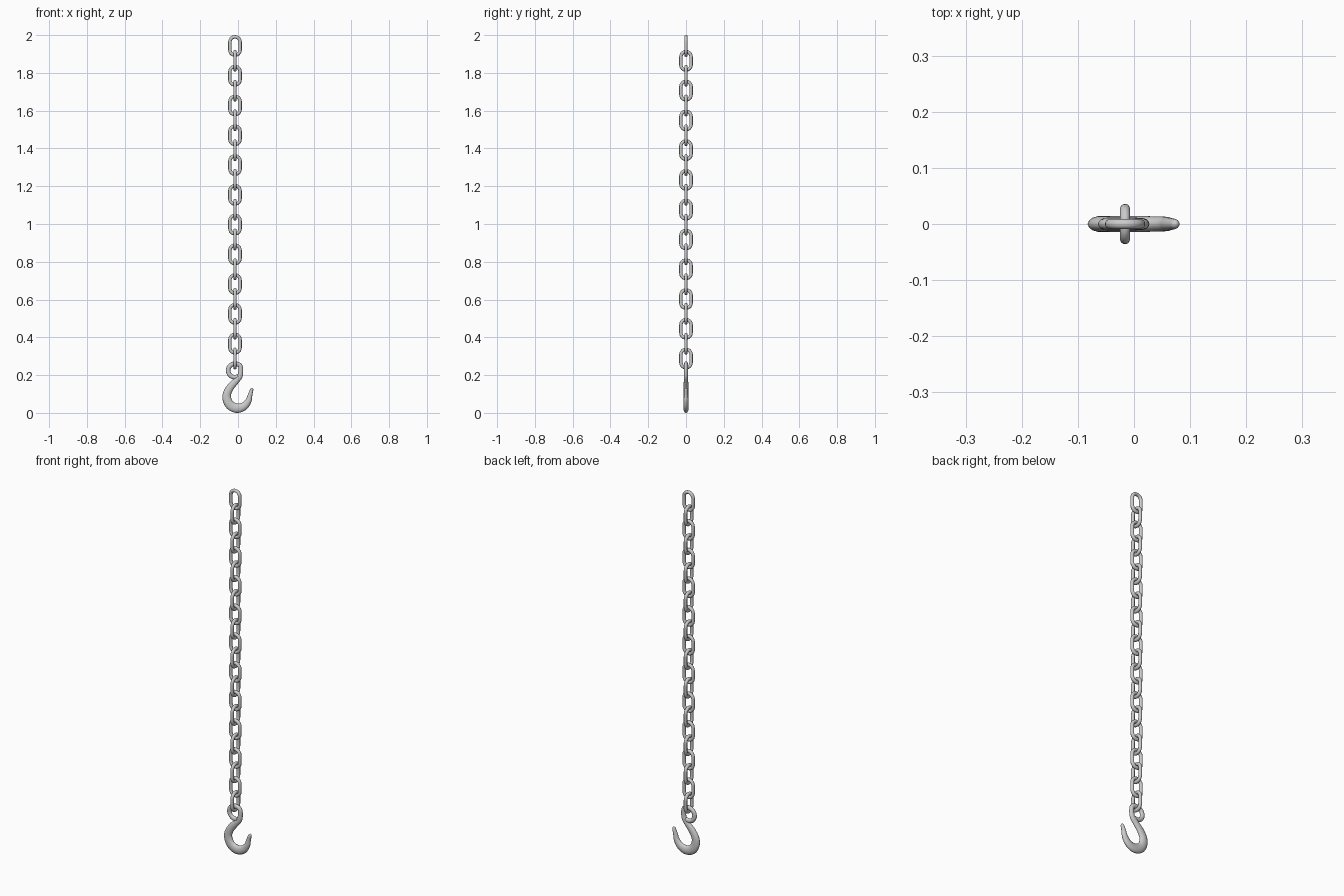
import bpy, bmesh, math
from mathutils import Vector

if "Cube" in bpy.data.objects:
    bpy.data.objects.remove(bpy.data.objects["Cube"])

SIDES = 14


def sweep(name, pts, widths, depths, closed):
    """Sweep an ellipse along a path in the XZ plane."""
    bm = bmesh.new()
    n = len(pts)
    rings = []
    for i, p in enumerate(pts):
        a = pts[(i - 1) % n] if closed else pts[max(i - 1, 0)]
        b = pts[(i + 1) % n] if closed else pts[min(i + 1, n - 1)]
        t = (b - a).normalized()
        side = Vector((t.z, 0, -t.x))
        ring = []
        for k in range(SIDES):
            q = 2 * math.pi * k / SIDES
            ring.append(bm.verts.new(p + side * widths[i] * math.cos(q)
                                     + Vector((0, depths[i] * math.sin(q), 0))))
        rings.append(ring)
    for i in range(n if closed else n - 1):
        r, s = rings[i], rings[(i + 1) % n]
        for k in range(SIDES):
            m = (k + 1) % SIDES
            bm.faces.new((r[k], r[m], s[m], s[k]))
    if not closed:
        bm.faces.new(rings[0])
        bm.faces.new(rings[-1])
    bmesh.ops.recalc_face_normals(bm, faces=bm.faces)
    for f in bm.faces:
        f.smooth = True
    me = bpy.data.meshes.new(name)
    bm.to_mesh(me)
    bm.free()
    return me


def add(name, me):
    ob = bpy.data.objects.new(name, me)
    bpy.context.collection.objects.link(ob)
    return ob


def catmull(keys, steps):
    """Smooth interpolation through tuples of any length."""
    out = []
    ks = [keys[0]] + keys + [keys[-1]]
    for i in range(1, len(ks) - 2):
        for s in range(steps):
            u = s / steps
            out.append([0.5 * (2 * b + (c - a) * u + (2 * a - 5 * b + 4 * c - d) * u * u
                               + (3 * b - a - 3 * c + d) * u ** 3)
                        for a, b, c, d in zip(*ks[i - 1:i + 3])])
    out.append(list(keys[-1]))
    return out


# chain links, alternating by a quarter turn
CX, WIRE, BEND, HALF = -0.016, 0.009, 0.027, 0.0215
path = []
for sgn, start in ((1, 0), (-1, math.pi)):
    for k in range(13):
        a = start + math.pi * k / 12
        path.append(Vector((BEND * math.cos(a), 0, BEND * math.sin(a) + sgn * HALF)))
link = sweep("chain_link", path, [WIRE] * len(path), [WIRE] * len(path), True)
for i in range(22):
    ob = add(f"chain_link_{i + 1}", link)
    ob.location = (CX, 0, 1.9425 - 0.0788 * i)
    ob.rotation_euler.z = math.pi / 2 * (i % 2)

# hook keys: x, z, half width, half depth; the eye wraps clockwise into the neck
keys = []
for deg in range(-65, -361, -37):
    a = math.radians(deg)
    keys.append((CX + 0.036 * math.cos(a), 0.2245 + 0.036 * math.sin(a), 0.012, 0.010))
keys += [
    (0.011, 0.197, 0.014, 0.011),
    (-0.012, 0.168, 0.017, 0.012),
    (-0.041, 0.135, 0.020, 0.013),
    (-0.059, 0.098, 0.022, 0.014),
    (-0.055, 0.062, 0.024, 0.0145),
    (-0.034, 0.035, 0.025, 0.0145),
    (0.0, 0.025, 0.025, 0.0145),
    (0.034, 0.037, 0.021, 0.014),
    (0.056, 0.065, 0.016, 0.013),
    (0.064, 0.095, 0.012, 0.011),
    (0.072, 0.120, 0.009, 0.009),
    (0.0745, 0.127, 0.007, 0.007),
    (0.0760, 0.131, 0.003, 0.003),
]
c = catmull(keys, 5)
add("hook", sweep("hook", [Vector((p[0], 0, p[1])) for p in c],
                  [p[2] for p in c], [p[3] for p in c], False))
